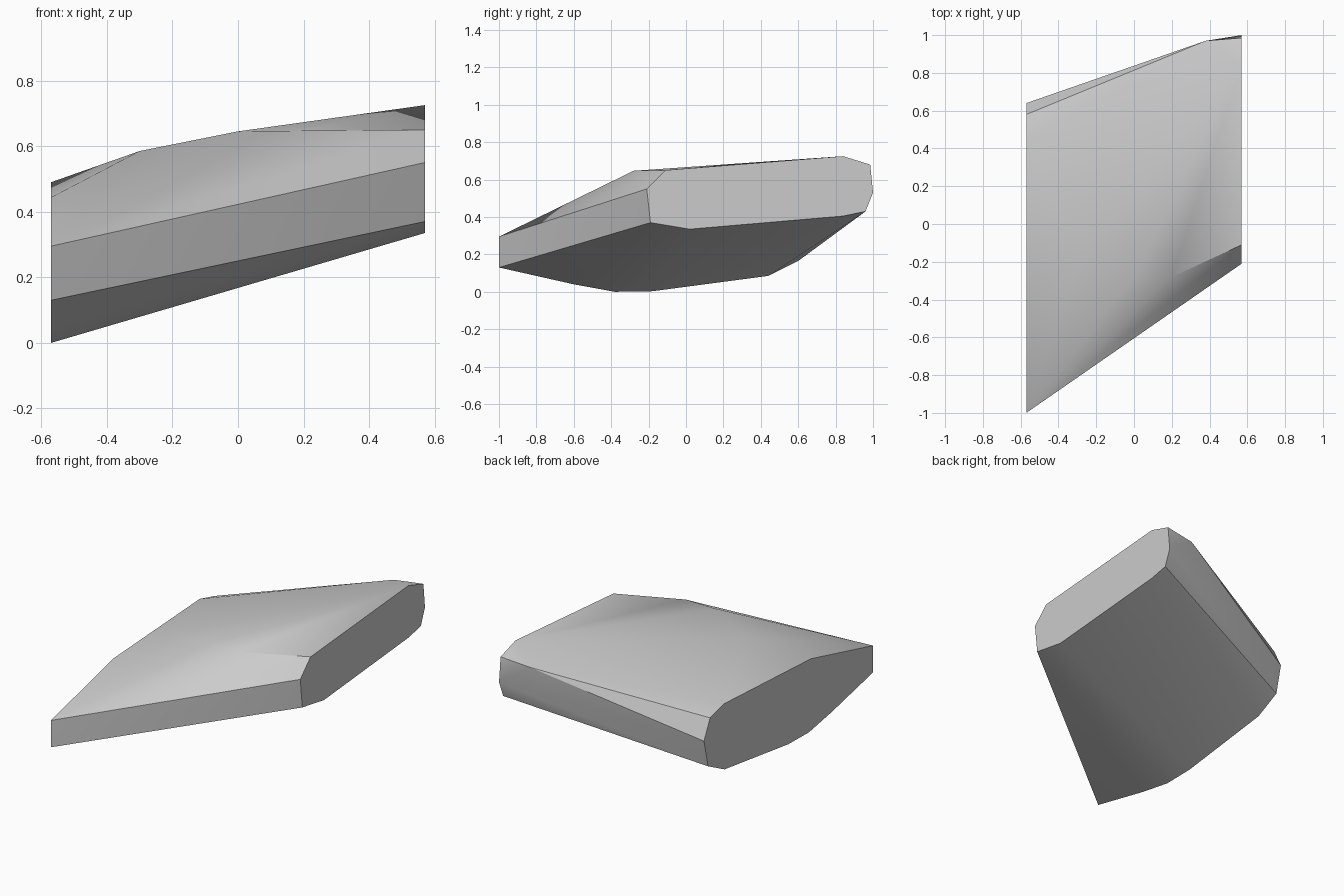
import bpy
import bmesh
import math

default_cube = bpy.data.objects.get("Cube")
if default_cube:
    bpy.data.objects.remove(default_cube, do_unlink=True)

HALF_WIDTH = 0.57

# End outlines as (y, z), running round the slab
right_end = [(-1, .295), (-.4, .444), (.443, .49), (.58, .455), (.64, .335),
             (.6, .165), (.44, .085), (-.18, .003), (-.38, 0), (-.6, .04), (-1, .13)]
left_end = [(-.21, .55), (-.11, .65), (.84, .725), (.985, .68), (1, .53),
            (.96, .43), (.84, .405), (.02, .335), (-.19, .37)]
# Worn ridge on the top, and the chipped rear corner
ridge = [(-.3, -.18, .585), (0, -.28, .645), (.2, -.28, .647), (.38, .97, .66)]


def make_material(name, colour):
    material = bpy.data.materials.new(name)
    material.use_nodes = True
    material.diffuse_color = colour
    shader = material.node_tree.nodes["Principled BSDF"]
    shader.inputs["Base Color"].default_value = colour
    return material


def make_hull(name, points, material):
    """Wrap a faceted solid round the given points."""
    bm = bmesh.new()
    for point in points:
        bm.verts.new(point)
    hull = bmesh.ops.convex_hull(bm, input=bm.verts[:])
    spare = {v for v in hull["geom_interior"] + hull["geom_unused"]
             if isinstance(v, bmesh.types.BMVert)}
    bmesh.ops.delete(bm, geom=list(spare), context='VERTS')
    # Merge the flat ends into single faces
    bmesh.ops.dissolve_limit(bm, angle_limit=math.radians(0.5),
                             verts=bm.verts[:], edges=bm.edges[:])
    bmesh.ops.recalc_face_normals(bm, faces=bm.faces[:])
    mesh = bpy.data.meshes.new(name)
    bm.to_mesh(mesh)
    bm.free()
    mesh.materials.append(material)
    obj = bpy.data.objects.new(name, mesh)
    bpy.context.collection.objects.link(obj)
    return obj


# Stone slab
stone = make_material("stone grey", (0.6, 0.6, 0.6, 1))
outline = [(-HALF_WIDTH, y, z) for y, z in right_end]
outline += [(HALF_WIDTH, y, z) for y, z in left_end]
slab = make_hull("rock_slab", outline + ridge, stone)

bpy.ops.object.select_all(action='DESELECT')
slab.select_set(True)
bpy.context.view_layer.objects.active = slab
bpy.ops.object.shade_smooth_by_angle(angle=math.radians(30))
